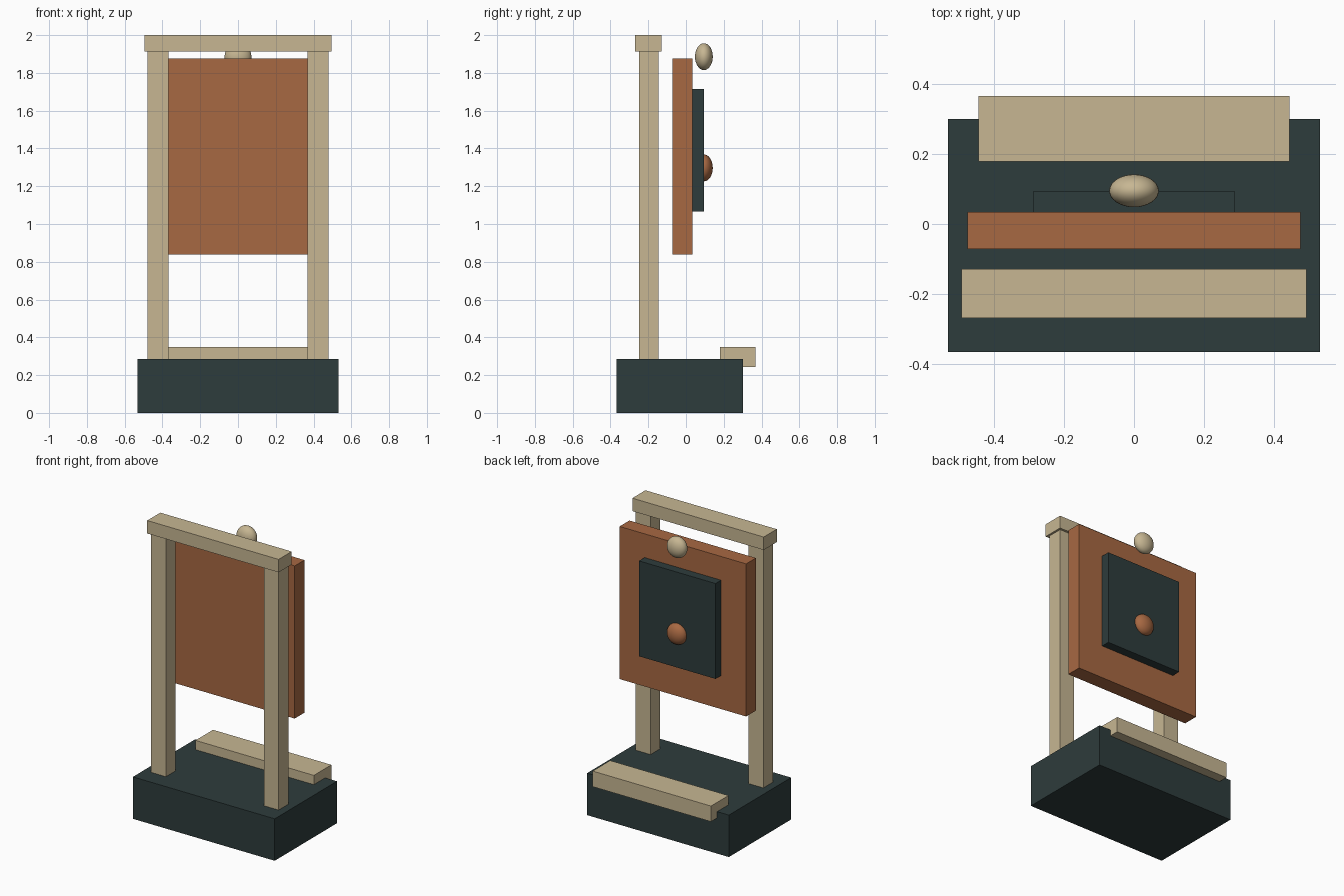
import bpy

cube = bpy.data.objects.get("Cube")
if cube:
    bpy.data.objects.remove(cube, do_unlink=True)


def material(name, rgb):
    mat = bpy.data.materials.new(name)
    mat.use_nodes = True
    colour = (*rgb, 1.0)
    mat.diffuse_color = colour
    mat.node_tree.nodes["Principled BSDF"].inputs["Base Color"].default_value = colour
    return mat


tan = material("pale tan", (0.57, 0.47, 0.29))
rust = material("rust orange", (0.39, 0.14, 0.055))
slate = material("dark slate", (0.027, 0.045, 0.045))


def finish(name, scale, mat):
    obj = bpy.context.object
    obj.name = name
    obj.scale = scale
    bpy.ops.object.transform_apply(location=False, rotation=False, scale=True)
    obj.data.materials.append(mat)
    return obj


def box(name, x, y, z, mat):
    """Box spanning the given (low, high) range on each axis."""
    spans = (x, y, z)
    centre = [(lo + hi) / 2 for lo, hi in spans]
    bpy.ops.mesh.primitive_cube_add(size=1, location=centre)
    return finish(name, [hi - lo for lo, hi in spans], mat)


def knob(name, z, mat):
    """Smooth ball flattened from front to back."""
    bpy.ops.mesh.primitive_uv_sphere_add(segments=32, ring_count=16, radius=1,
                                         location=(0, 0.095, z))
    finish(name, (0.071, 0.047, 0.071), mat)
    bpy.ops.object.shade_smooth()


# Base and rear ledge
box("base", (-0.533, 0.533), (-0.367, 0.301), (0, 0.285), slate)
box("rear_ledge", (-0.445, 0.445), (0.179, 0.367), (0.242, 0.348), tan)

# Upright frame
for side, name in ((-1, "right_post"), (1, "left_post")):
    x = sorted((side * 0.368, side * 0.48))
    box(name, x, (-0.249, -0.145), (0.28, 1.915), tan)
box("top_beam", (-0.494, 0.494), (-0.269, -0.129), (1.912, 2.0), tan)

# Hanging panel with its rear plate
box("panel", (-0.476, 0.476), (-0.071, 0.034), (0.838, 1.875), rust)
box("rear_plate", (-0.288, 0.288), (0.03, 0.094), (1.066, 1.714), slate)

# Rounded knobs
knob("plate_knob", 1.297, rust)
knob("top_knob", 1.886, tan)
